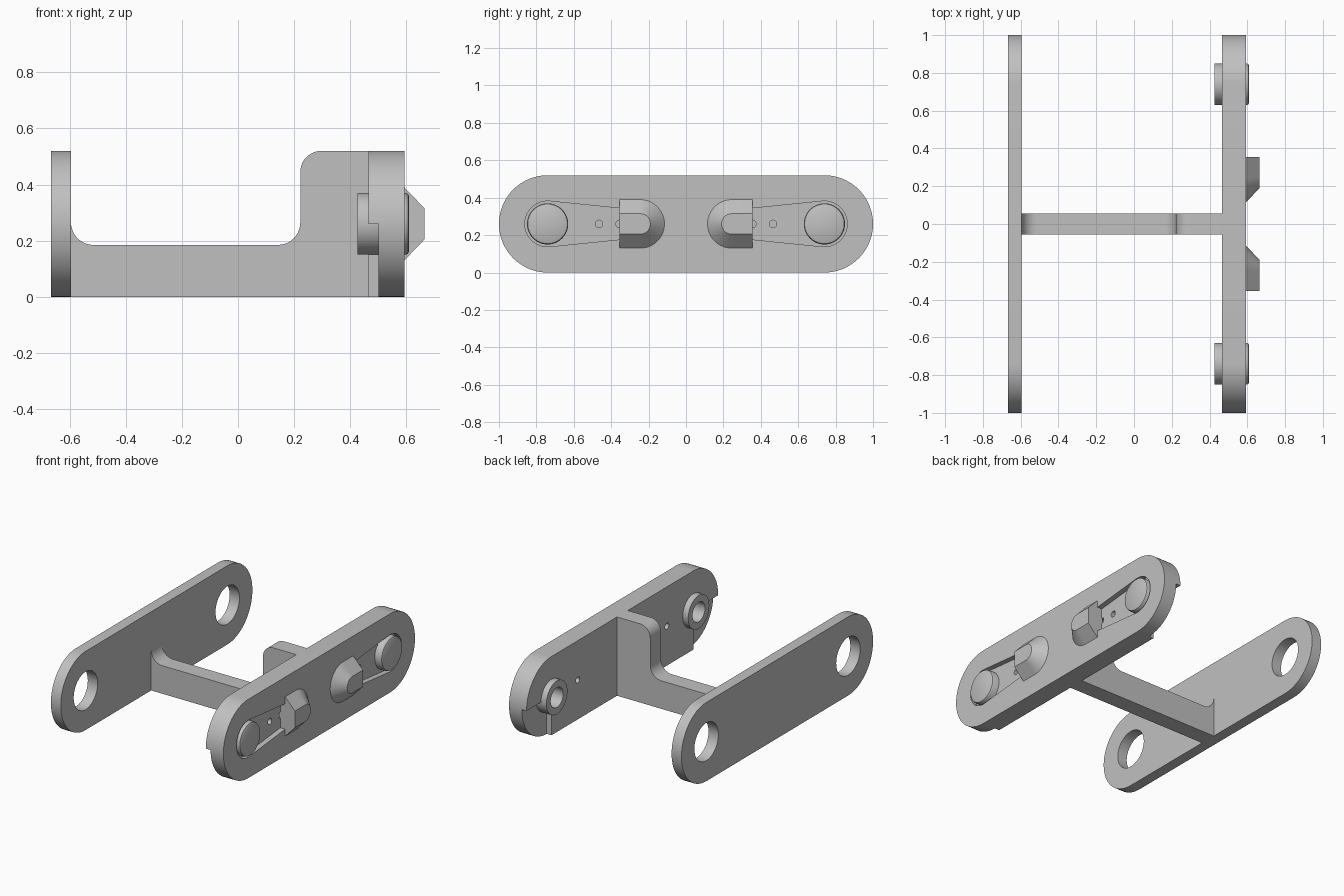
import bpy, bmesh
from math import sin, cos, radians

if "Cube" in bpy.data.objects:
    bpy.data.objects.remove(bpy.data.objects["Cube"])

GREY = bpy.data.materials.new("plain grey")
GREY.use_nodes = True
GREY.diffuse_color = (0.53, 0.53, 0.53, 1)
GREY.node_tree.nodes["Principled BSDF"].inputs["Base Color"].default_value = (0.53, 0.53, 0.53, 1)

MID = 0.26       # height of the plate centre line
PIVOT = 0.74     # distance of the pins and holes from the middle


def arc(cx, cy, r, a0, a1, n=32):
    """Points along an arc, angles in degrees."""
    steps = [radians(a0 + (a1 - a0) * i / n) for i in range(n + 1)]
    return [(cx + r * cos(a), cy + r * sin(a)) for a in steps]


def circle(y, r, n=48):
    return arc(y, MID, r, 0, 360, n)[:-1]


def flip(points, side):
    return [(side * a, b) for a, b in points]


def loft(name, layers, axis="x"):
    """Solid through outlines placed at successive positions along an axis."""
    bm = bmesh.new()
    rings = []
    for d, outline in layers:
        rings.append([bm.verts.new((d, a, b) if axis == "x" else (a, d, b)) for a, b in outline])
    for low, high in zip(rings, rings[1:]):
        for i in range(len(low)):
            j = (i + 1) % len(low)
            bm.faces.new((low[i], low[j], high[j], high[i]))
    bm.faces.new(rings[0])
    bm.faces.new(rings[-1])
    bmesh.ops.recalc_face_normals(bm, faces=bm.faces)
    mesh = bpy.data.meshes.new(name)
    bm.to_mesh(mesh)
    bm.free()
    mesh.materials.append(GREY)
    ob = bpy.data.objects.new(name, mesh)
    bpy.context.collection.objects.link(ob)
    return ob


def activate(ob):
    bpy.ops.object.select_all(action="DESELECT")
    ob.select_set(True)
    bpy.context.view_layer.objects.active = ob


def cut(ob, x0, x1, outline):
    """Subtract a prism running along x."""
    cutter = loft("cutter", [(x0, outline), (x1, outline)])
    cutter.hide_render = True
    activate(ob)
    mod = ob.modifiers.new("cut", "BOOLEAN")
    mod.operation = "DIFFERENCE"
    mod.solver = "EXACT"
    mod.object = cutter
    bpy.ops.object.modifier_apply(modifier=mod.name)
    bpy.data.objects.remove(cutter)


def smooth(ob):
    activate(ob)
    bpy.ops.object.shade_smooth_by_angle(angle=radians(30))


# Two rounded side plates
stadium = arc(PIVOT, MID, MID, -90, 90) + arc(-PIVOT, MID, MID, 90, 270)
plain_plate = loft("plain_plate", [(-0.667, stadium), (-0.595, stadium)])
pin_plate = loft("pin_plate", [(0.465, stadium), (0.593, stadium)])

for side in (1, -1):
    y = side * PIVOT
    cut(plain_plate, -0.8, -0.5, circle(y, 0.125))

    # Stepped lower corner on the inner face
    corner = [(PIVOT, -0.1), (1.1, -0.1), (1.1, MID), (PIVOT, MID)]
    cut(pin_plate, 0.4, 0.5, flip(corner, side))

    # Tapered pocket on the outer face, with small holes in its floor
    pocket = arc(PIVOT, MID, 0.122, -95, 95) + [(0.3, MID + 0.078), (0.3, MID - 0.078)]
    cut(pin_plate, 0.558, 0.7, flip(pocket, side))
    cut(pin_plate, 0.4, 0.7, circle(side * 0.465, 0.02, 20))
    cut(pin_plate, 0.52, 0.7, circle(side * 0.355, 0.02, 20))
    cut(pin_plate, 0.4, 0.7, circle(y, 0.1))

    # Pin with a hollow inner end and an eased head
    pin = loft("pin_front" if side < 0 else "pin_back",
               [(0.54, circle(y, 0.065)), (0.425, circle(y, 0.065)),
                (0.425, circle(y, 0.11)), (0.598, circle(y, 0.11)),
                (0.606, circle(y, 0.106)), (0.61, circle(y, 0.098))])
    smooth(pin)

    # Chamfered catch with one flat end and one round end
    def catch_outline(r):
        points = [(0.355, MID - r), (0.355, MID + r)] + arc(0.245, MID, r, 90, 270, 24)
        return flip(points, side)
    catch = loft("catch_front" if side < 0 else "catch_back",
                 [(0.55, catch_outline(0.13)), (0.593, catch_outline(0.13)),
                  (0.665, catch_outline(0.055))])
    smooth(catch)

smooth(plain_plate)
smooth(pin_plate)

# Central web joining the plates
web_profile = ([(-0.595, 0), (0.465, 0), (0.465, 0.52)]
               + arc(0.297, 0.445, 0.075, 90, 180, 12)
               + arc(0.142, 0.265, 0.08, 0, -90, 12)
               + arc(-0.515, 0.265, 0.08, 270, 180, 12))
web = loft("cross_web", [(-0.056, web_profile), (0.056, web_profile)], "y")
smooth(web)
